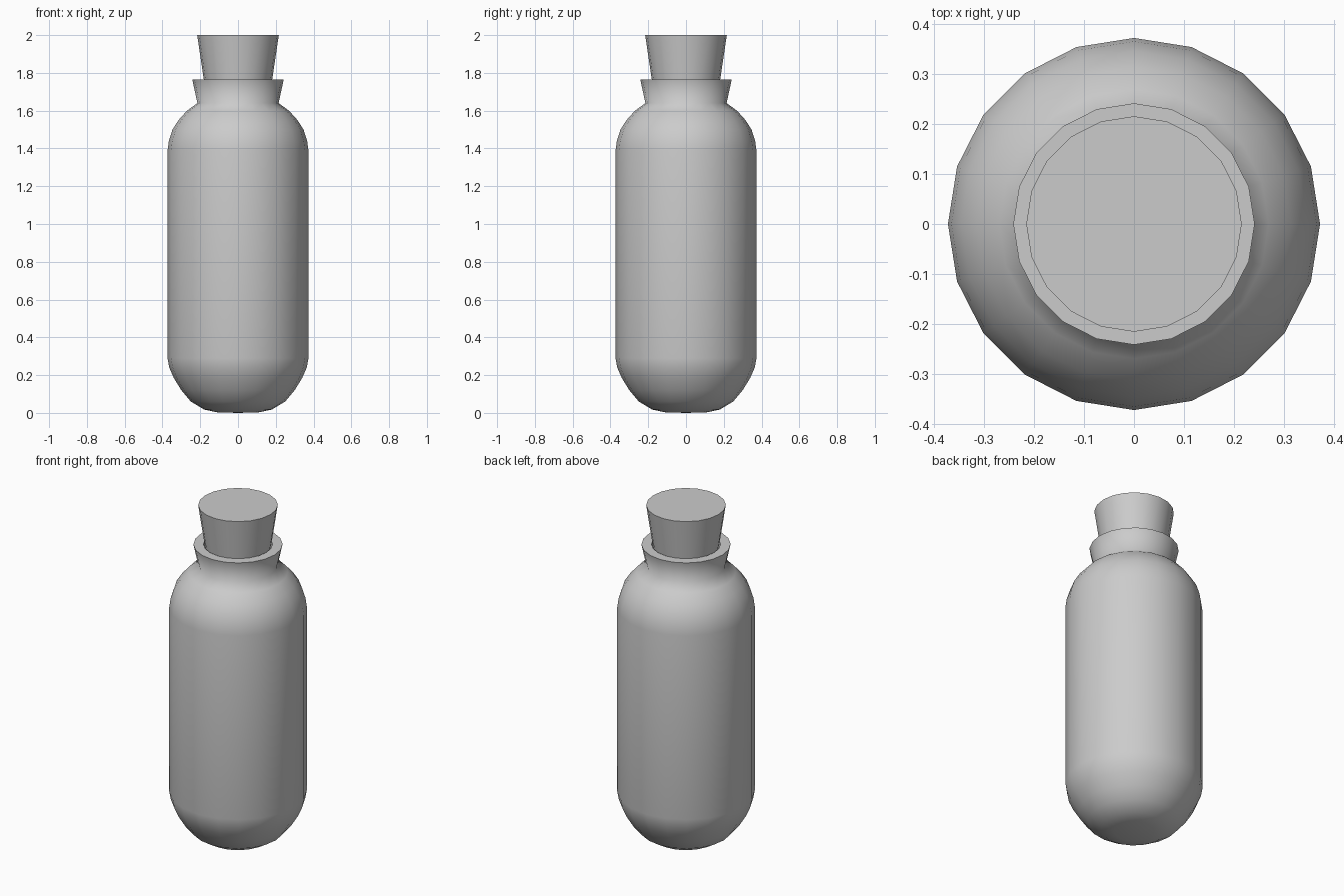
import bpy, bmesh, math

if "Cube" in bpy.data.objects:
    bpy.data.objects.remove(bpy.data.objects["Cube"])

SIDES = 20


def lathe(name, profile, angle):
    """Spin a (radius, z) profile around z; a radius of 0 becomes a pole."""
    bm = bmesh.new()
    rings = []
    for r, z in profile:
        if r == 0:
            rings.append([bm.verts.new((0, 0, z))] * SIDES)
        else:
            rings.append([bm.verts.new((r * math.cos(2 * math.pi * i / SIDES),
                                        r * math.sin(2 * math.pi * i / SIDES), z))
                          for i in range(SIDES)])
    for a, b in zip(rings, rings[1:]):
        for i in range(SIDES):
            j = (i + 1) % SIDES
            bm.faces.new(list(dict.fromkeys((a[i], a[j], b[j], b[i]))))
    bmesh.ops.recalc_face_normals(bm, faces=bm.faces)
    mesh = bpy.data.meshes.new(name)
    bm.to_mesh(mesh)
    bm.free()
    obj = bpy.data.objects.new(name, mesh)
    bpy.context.collection.objects.link(obj)
    bpy.ops.object.select_all(action='DESELECT')
    obj.select_set(True)
    bpy.context.view_layer.objects.active = obj
    bpy.ops.object.shade_smooth_by_angle(angle=math.radians(angle))
    return obj


# Bottle: rounded base, straight wall, shoulder, flared lip and mouth
lathe("bottle", [
    (0, 0), (0.11, 0.003), (0.18, 0.018), (0.25, 0.06), (0.30, 0.12),
    (0.34, 0.185), (0.364, 0.24), (0.373, 0.29),
    (0.373, 1.39), (0.366, 1.44), (0.347, 1.50), (0.315, 1.55),
    (0.27, 1.60), (0.215, 1.64),
    (0.242, 1.765), (0.187, 1.765), (0.165, 1.64), (0, 1.64)], 75)

# Cork: tapered plug pushed into the mouth
lathe("cork", [(0, 1.65), (0.164, 1.65), (0.216, 2.0), (0, 2.0)], 40)
